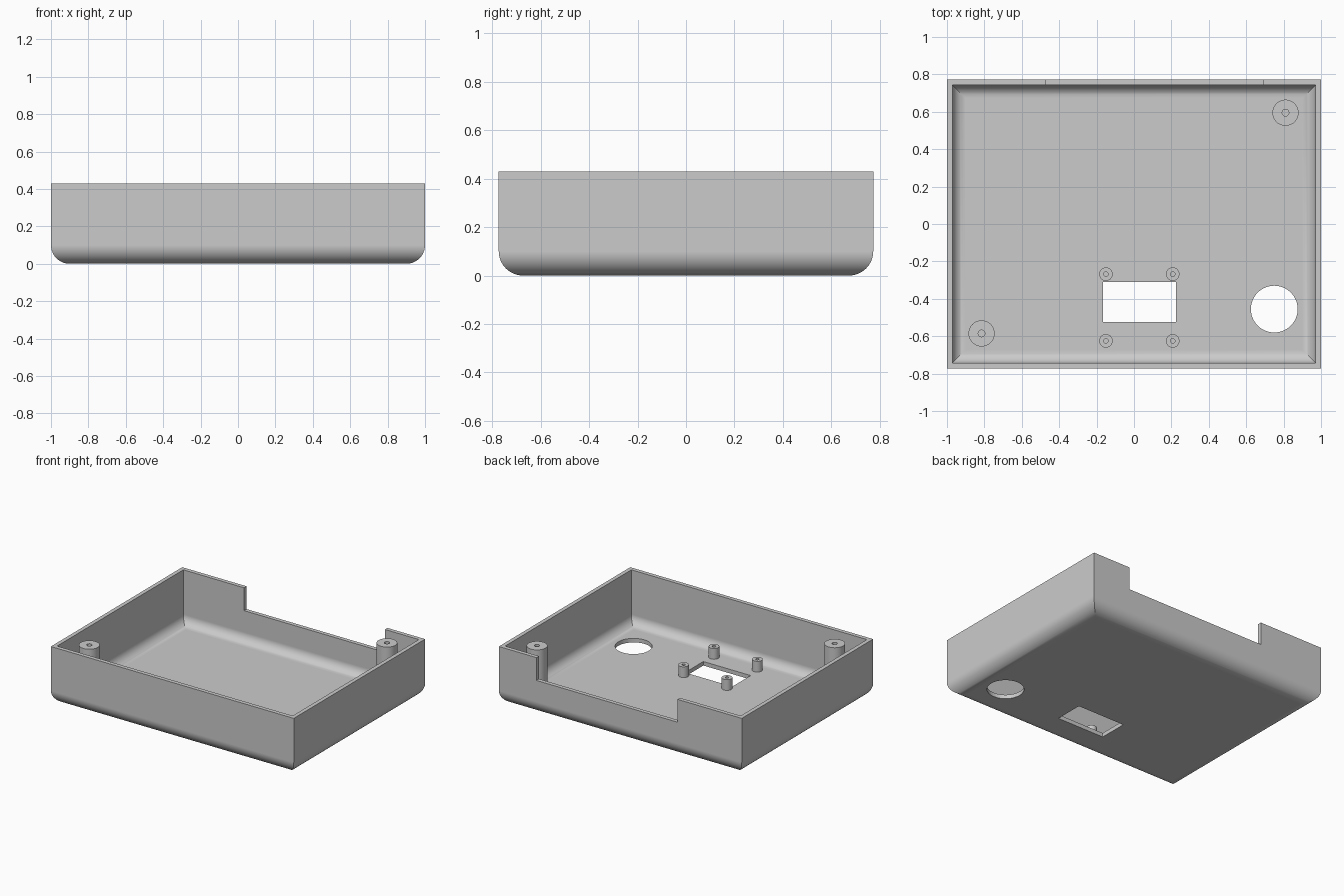
import bpy, bmesh, math

HALF_X, HALF_Y, HEIGHT = 1.0, 0.7725, 0.43
WALL, FILLET, STEPS = 0.03, 0.1, 10

if "Cube" in bpy.data.objects:
    bpy.data.objects.remove(bpy.data.objects["Cube"], do_unlink=True)

grey = bpy.data.materials.new("plain grey")
grey.use_nodes = True
colour = (0.6, 0.6, 0.6, 1)
grey.diffuse_color = colour
grey.node_tree.nodes["Principled BSDF"].inputs["Base Color"].default_value = colour


def add_object(name, bm):
    bmesh.ops.recalc_face_normals(bm, faces=bm.faces)
    mesh = bpy.data.meshes.new(name)
    bm.to_mesh(mesh)
    bm.free()
    obj = bpy.data.objects.new(name, mesh)
    mesh.materials.append(grey)
    bpy.context.collection.objects.link(obj)
    return obj


def activate(obj):
    bpy.ops.object.select_all(action='DESELECT')
    obj.select_set(True)
    bpy.context.view_layer.objects.active = obj


def loft(bm, rings, closed=False):
    """Join equal rings of vertices with quads."""
    pairs = list(zip(rings, rings[1:]))
    if closed:
        pairs.append((rings[-1], rings[0]))
    for low, high in pairs:
        n = len(low)
        for i in range(n):
            j = (i + 1) % n
            bm.faces.new((low[i], low[j], high[j], high[i]))


def fillet(inset, floor, radius):
    """Quarter round from floor to wall, as (inset, height) pairs."""
    angles = [math.pi / 2 * k / STEPS for k in range(STEPS + 1)]
    return [(inset + radius * (1 - math.sin(a)), floor + radius * (1 - math.cos(a)))
            for a in angles]


# Open tray: outer skin upwards, over the rim, inner skin downwards
def make_tray():
    bm = bmesh.new()
    profile = fillet(0, 0, FILLET) + [(0, HEIGHT), (WALL, HEIGHT)]
    profile += reversed(fillet(WALL, WALL, FILLET - WALL))
    rings = []
    for inset, z in profile:
        x, y = HALF_X - inset, HALF_Y - inset
        rings.append([bm.verts.new((sx * x, sy * y, z))
                      for sx, sy in ((-1, -1), (1, -1), (1, 1), (-1, 1))])
    loft(bm, rings)
    bm.faces.new(rings[0])
    bm.faces.new(rings[-1])
    return add_object("tray", bm)


def box_cutter(name, x0, x1, y0, y1, z0, z1):
    bm = bmesh.new()
    bmesh.ops.create_cube(bm, size=1)
    for v in bm.verts:
        v.co = ((x0 + x1) / 2 + v.co.x * (x1 - x0),
                (y0 + y1) / 2 + v.co.y * (y1 - y0),
                (z0 + z1) / 2 + v.co.z * (z1 - z0))
    return add_object(name, bm)


def round_cutter(name, x, y, radius):
    bm = bmesh.new()
    bmesh.ops.create_cone(bm, cap_ends=True, segments=64, radius1=radius,
                          radius2=radius, depth=0.2)
    bmesh.ops.translate(bm, verts=bm.verts, vec=(x, y, 0))
    return add_object(name, bm)


# Hollow screw post standing on the floor
def make_post(name, x, y, radius, bore, top):
    bm = bmesh.new()
    n = 40
    base = WALL - 0.005
    rings = []
    for r, z in ((radius, base), (radius, top), (bore, top), (bore, base)):
        rings.append([bm.verts.new((x + r * math.cos(math.tau * i / n),
                                    y + r * math.sin(math.tau * i / n), z))
                      for i in range(n)])
    loft(bm, rings, closed=True)
    post = add_object(name, bm)
    activate(post)
    bpy.ops.object.shade_smooth_by_angle()


tray = make_tray()

# Cable notch in the back wall, window and round hole in the floor
cutters = [
    box_cutter("back_notch_cutter", -0.47, 0.69, 0.7, 0.9, 0.26, 0.6),
    box_cutter("window_cutter", -0.165, 0.225, -0.525, -0.31, -0.1, 0.1),
    round_cutter("round_hole_cutter", 0.75, -0.455, 0.125),
]
activate(tray)
for cutter in cutters:
    cutter.hide_render = True
    cut = tray.modifiers.new(cutter.name, 'BOOLEAN')
    cut.operation = 'DIFFERENCE'
    cut.solver = 'EXACT'
    cut.object = cutter
    bpy.ops.object.modifier_apply(modifier=cut.name)
    bpy.data.objects.remove(cutter, do_unlink=True)

bpy.ops.object.shade_smooth_by_angle()
weighted = tray.modifiers.new("even_shading", 'WEIGHTED_NORMAL')
weighted.keep_sharp = True

# Two tall case posts and four short posts round the window
make_post("back_left_case_post", 0.81, 0.595, 0.07, 0.018, 0.42)
make_post("front_right_case_post", -0.815, -0.585, 0.07, 0.018, 0.42)
for side, x in (("right", -0.15), ("left", 0.207)):
    for end, y in (("back", -0.268), ("front", -0.625)):
        make_post(f"{end}_{side}_window_post", x, y, 0.036, 0.012, 0.11)
